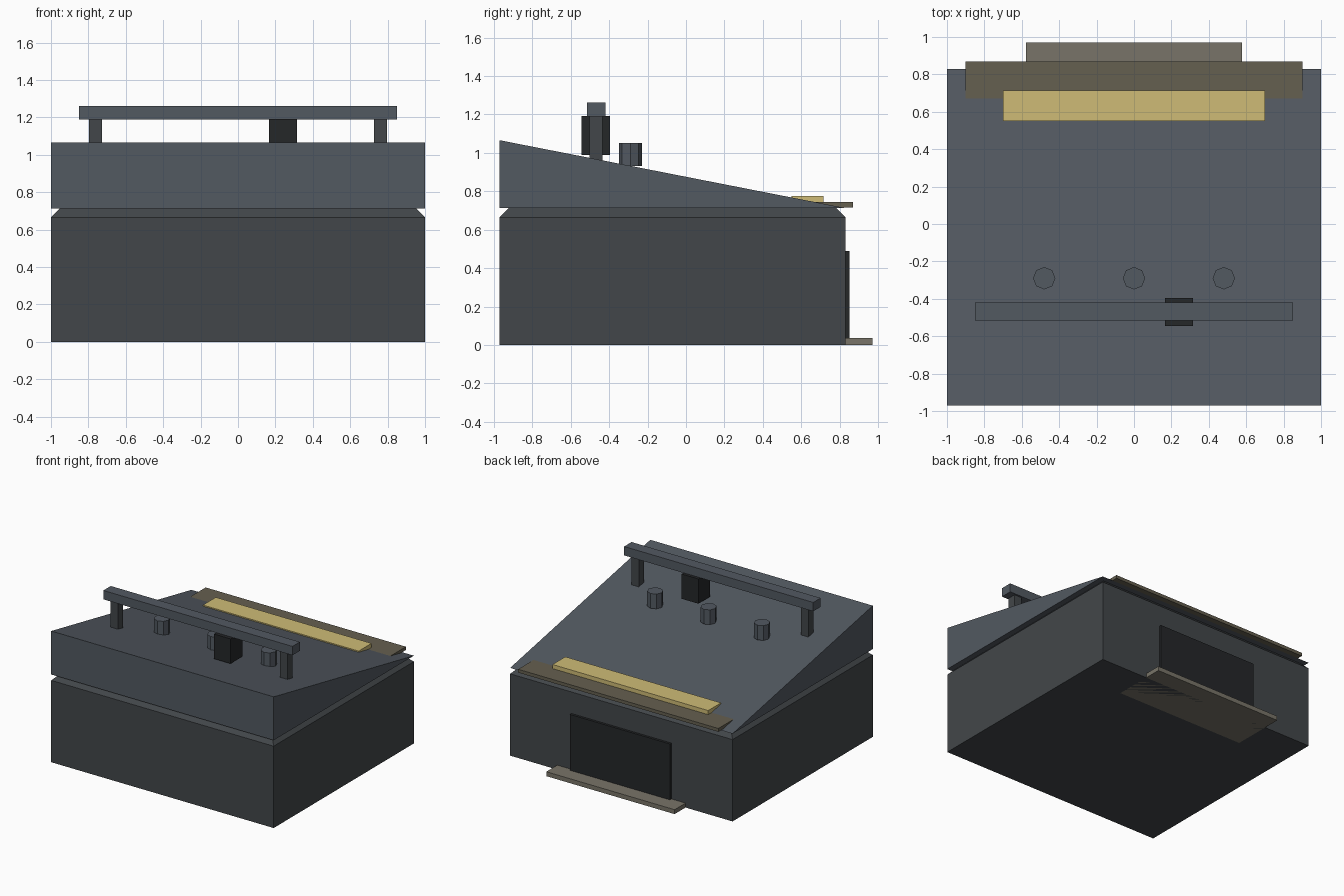
import bpy, bmesh

if "Cube" in bpy.data.objects:
    bpy.data.objects.remove(bpy.data.objects["Cube"])


def material(name, rgb):
    m = bpy.data.materials.new(name)
    m.diffuse_color = (*rgb, 1)
    m.use_nodes = True
    m.node_tree.nodes["Principled BSDF"].inputs["Base Color"].default_value = m.diffuse_color
    return m


SHELL = material("shell_grey", (0.055, 0.062, 0.068))
PANEL = material("panel_blue_grey", (0.085, 0.1, 0.12))
DARK = material("dark", (0.018, 0.02, 0.022))
TRIM = material("ledge_brown", (0.13, 0.115, 0.08))
STEP = material("step_grey", (0.19, 0.175, 0.14))
GOLD = material("strip_yellow", (0.62, 0.5, 0.18))


def finish(name, bm, mat):
    bmesh.ops.recalc_face_normals(bm, faces=bm.faces)
    me = bpy.data.meshes.new(name)
    bm.to_mesh(me)
    bm.free()
    ob = bpy.data.objects.new(name, me)
    me.materials.append(mat)
    bpy.context.collection.objects.link(ob)
    return ob


def box(name, x, y, z, mat, chamfer=0):
    """Box from (min, max) ranges, optionally chamfered round its top edge."""
    bm = bmesh.new()
    bmesh.ops.create_cube(bm, size=1)
    for v in bm.verts:
        v.co = [r[0] if c < 0 else r[1] for c, r in zip(v.co, (x, y, z))]
    if chamfer:
        edges = [e for e in bm.edges if all(v.co.z == z[1] or abs(v.co.z - z[1]) < 1e-5 for v in e.verts)]
        bmesh.ops.bevel(bm, geom=edges, offset=chamfer, segments=1, affect='EDGES')
    return finish(name, bm, mat)


# Main body with chamfered top rim
box("body", (-1, 1), (-0.97, 0.83), (0, 0.715), SHELL, 0.05)

# Sloping roof wedge: side profile extruded across x
bm = bmesh.new()
side = [bm.verts.new((-1, y, z)) for y, z in ((-0.97, 0.713), (0.83, 0.713), (-0.97, 1.066))]
face = bm.faces.new(side)
ext = bmesh.ops.extrude_face_region(bm, geom=[face])
bmesh.ops.translate(bm, vec=(2, 0, 0), verts=[g for g in ext["geom"] if isinstance(g, bmesh.types.BMVert)])
finish("roof_wedge", bm, PANEL)

# Back ledge, yellow strip, door and doorstep
box("ledge", (-0.9, 0.9), (0.5, 0.87), (0.717, 0.744), TRIM)
box("yellow_strip", (-0.7, 0.7), (0.55, 0.715), (0.742, 0.777), GOLD)
box("door", (-0.45, 0.45), (0.81, 0.85), (0.03, 0.49), DARK)
box("doorstep", (-0.577, 0.577), (0.53, 0.97), (0, 0.036), STEP)

# Roof rail on two posts with a hanging block
box("rail", (-0.85, 0.85), (-0.515, -0.42), (1.19, 1.262), PANEL)
for s, label in ((-1, "left"), (1, "right")):
    cx = 0.762 * s
    box(f"rail_post_{label}", (cx - 0.034, cx + 0.034), (-0.502, -0.434), (0.94, 1.192), SHELL)
box("rail_block", (0.165, 0.315), (-0.545, -0.395), (0.99, 1.191), DARK)

# Three octagonal knobs
for i, x in enumerate((-0.48, 0, 0.48)):
    bm = bmesh.new()
    bmesh.ops.create_cone(bm, cap_ends=True, segments=8, radius1=0.06, radius2=0.06, depth=0.12)
    knob = finish(f"knob_{i + 1}", bm, PANEL)
    knob.location = (x, -0.29, 0.991)
